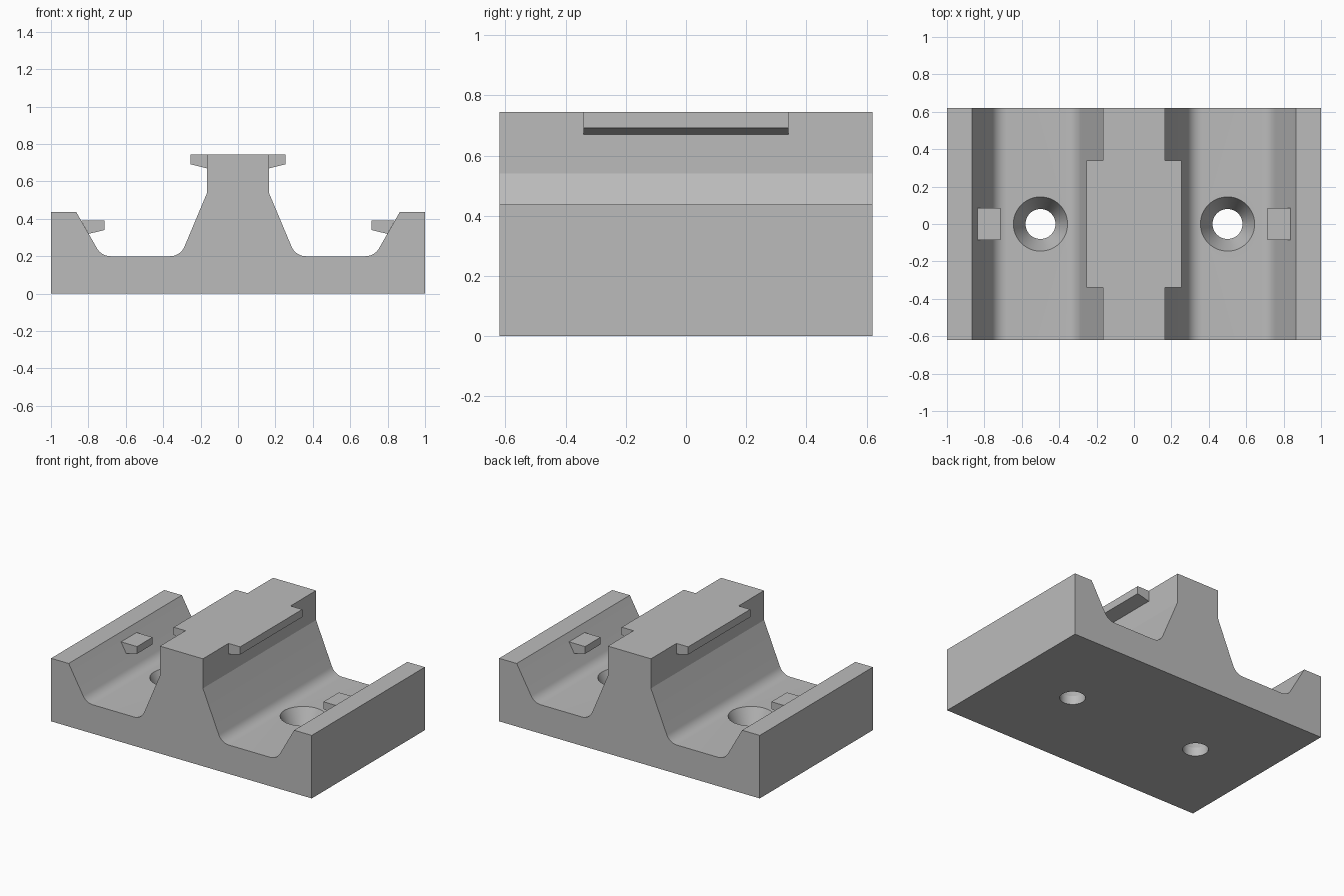
import bpy, bmesh
from math import atan2, cos, sin, tan, pi
from mathutils import Vector

cube = bpy.data.objects.get("Cube")
if cube:
    bpy.data.objects.remove(cube)

HALF_DEPTH = 0.62
FLOOR = 0.20

grey = bpy.data.materials.new("plain_grey")
grey.use_nodes = True
colour = (0.5, 0.5, 0.5, 1)
grey.diffuse_color = colour
grey.node_tree.nodes["Principled BSDF"].inputs["Base Color"].default_value = colour


def extrude_profile(name, points, half_depth):
    """Extrude an x-z outline along y, centred on y = 0."""
    bm = bmesh.new()
    face = bm.faces.new([bm.verts.new((x, -half_depth, z)) for x, z in points])
    ext = bmesh.ops.extrude_face_region(bm, geom=[face])
    verts = [v for v in ext["geom"] if isinstance(v, bmesh.types.BMVert)]
    bmesh.ops.translate(bm, verts=verts, vec=(0, 2 * half_depth, 0))
    bmesh.ops.recalc_face_normals(bm, faces=bm.faces)
    mesh = bpy.data.meshes.new(name)
    bm.to_mesh(mesh)
    bm.free()
    mesh.materials.append(grey)
    obj = bpy.data.objects.new(name, mesh)
    bpy.context.collection.objects.link(obj)
    return obj


def fillet(a, corner, b, radius, steps=10):
    """Arc that rounds the corner between a and b."""
    a, c, b = Vector(a), Vector(corner), Vector(b)
    u, v = (a - c).normalized(), (b - c).normalized()
    half = u.angle(v) / 2
    centre = c + (u + v).normalized() * radius / sin(half)
    start = c + u * radius / tan(half) - centre
    end = c + v * radius / tan(half) - centre
    a0 = atan2(start.y, start.x)
    sweep = (atan2(end.y, end.x) - a0 + pi) % (2 * pi) - pi
    return [(centre.x + radius * cos(a0 + sweep * i / steps),
             centre.y + radius * sin(a0 + sweep * i / steps)) for i in range(steps + 1)]


# Block outline: central ridge, rounded channel, outer wall
neck, inner, outer, lip = (0.165, 0.54), (0.308, FLOOR), (0.73, FLOOR), (0.865, 0.437)
right = [(0.165, 0.745), neck]
right += fillet(neck, inner, outer, 0.085)
right += fillet(inner, outer, lip, 0.085)
right += [lip, (1, 0.437), (1, 0)]
block = extrude_profile("channel_block", right + [(-x, z) for x, z in reversed(right)], HALF_DEPTH)

# Countersunk screw hole cutters
for side in (-1, 1):
    bm = bmesh.new()
    rings = []
    for r, z in ((0.08, -0.1), (0.08, 0.06), (0.145, FLOOR), (0.145, FLOOR + 0.1)):
        rings.append([bm.verts.new((side * 0.5 + r * cos(2 * pi * i / 48),
                                    r * sin(2 * pi * i / 48), z)) for i in range(48)])
    for low, high in zip(rings, rings[1:]):
        for i in range(48):
            j = (i + 1) % 48
            bm.faces.new((low[i], low[j], high[j], high[i]))
    bm.faces.new(rings[0])
    bm.faces.new(rings[-1])
    bmesh.ops.recalc_face_normals(bm, faces=bm.faces)
    mesh = bpy.data.meshes.new("screw_hole_cutter")
    bm.to_mesh(mesh)
    bm.free()
    mesh.materials.append(grey)
    cutter = bpy.data.objects.new("screw_hole_cutter", mesh)
    bpy.context.collection.objects.link(cutter)
    cut = block.modifiers.new("screw_hole", "BOOLEAN")
    cut.operation, cut.solver, cut.object = "DIFFERENCE", "EXACT", cutter
    bpy.context.view_layer.objects.active = block
    bpy.ops.object.modifier_apply(modifier=cut.name)
    bpy.data.objects.remove(cutter)

bpy.ops.object.select_all(action="DESELECT")
block.select_set(True)
bpy.context.view_layer.objects.active = block
bpy.ops.object.shade_smooth_by_angle(angle=0.35)

# Retaining catches on the ridge and on the outer walls
ridge_catch = [(0.165, 0.745), (0.255, 0.745), (0.255, 0.692), (0.165, 0.67)]
wall_catch = [(0.715, 0.39), (0.715, 0.34), (0.798, 0.32), (0.838, 0.39)]
for name, side in (("left", 1), ("right", -1)):
    for part, outline, depth in (("ridge_catch", ridge_catch, 0.34), ("wall_catch", wall_catch, 0.085)):
        extrude_profile(f"{name}_{part}", [(side * x, z) for x, z in outline], depth)
